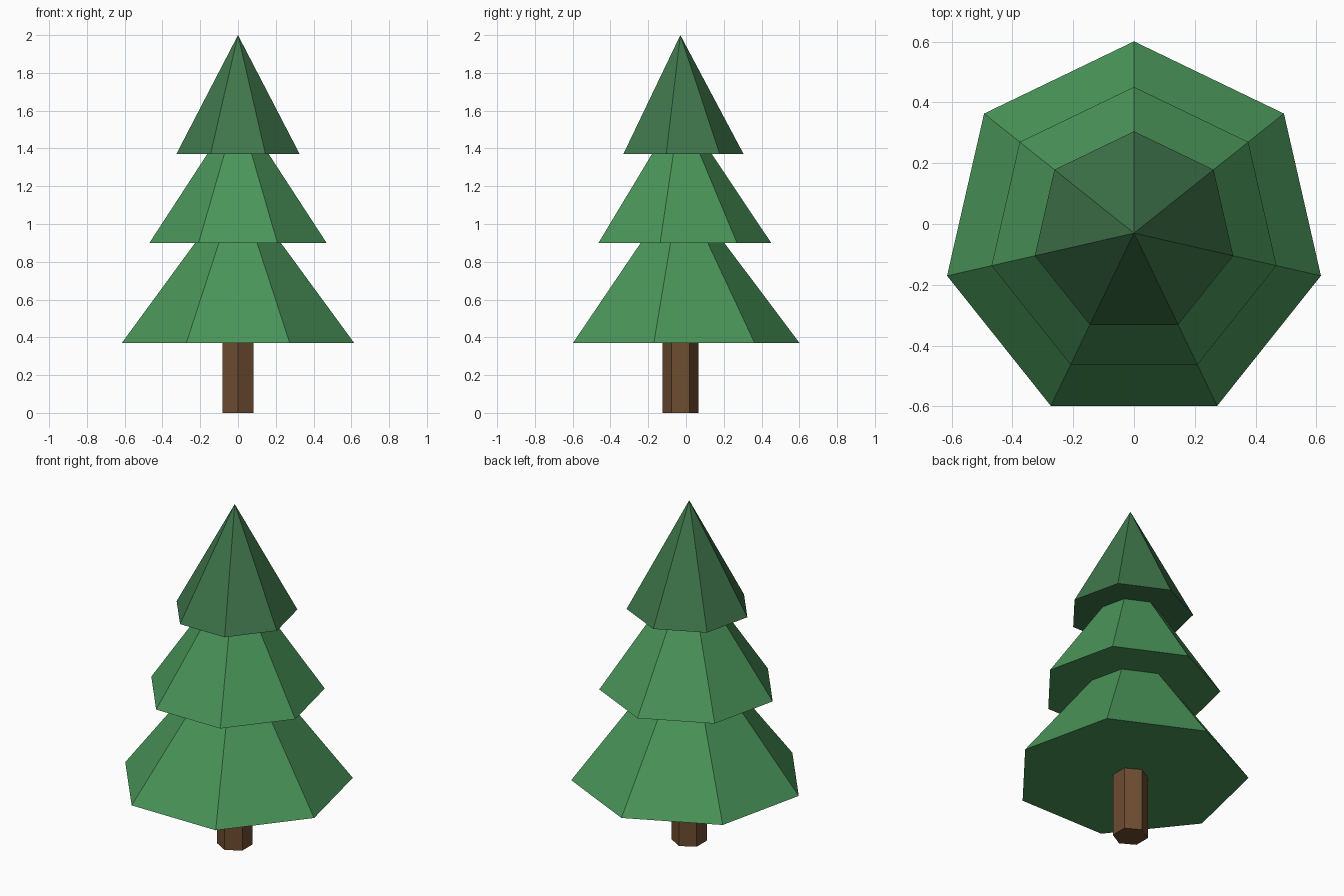
import bpy, bmesh, math

if "Cube" in bpy.data.objects:
    bpy.data.objects.remove(bpy.data.objects["Cube"])

CY = -0.03  # axis of the tree, so the odd-sided footprint is centred


def material(name, colour):
    m = bpy.data.materials.new(name)
    m.diffuse_color = (*colour, 1)
    m.use_nodes = True
    m.node_tree.nodes["Principled BSDF"].inputs["Base Color"].default_value = m.diffuse_color
    return m


def prism(name, sides, start, radius, z0, z1, mat, pointed=False):
    """Closed upright cone or column with its first corner at angle start."""
    bm = bmesh.new()

    def ring(z):
        return [bm.verts.new((radius * math.cos(start + math.tau * i / sides),
                              CY + radius * math.sin(start + math.tau * i / sides), z))
                for i in range(sides)]

    low = ring(z0)
    bm.faces.new(low[::-1])
    if pointed:
        tip = bm.verts.new((0, CY, z1))
        for i in range(sides):
            bm.faces.new((low[i], low[(i + 1) % sides], tip))
    else:
        high = ring(z1)
        bm.faces.new(high)
        for i in range(sides):
            j = (i + 1) % sides
            bm.faces.new((low[i], low[j], high[j], high[i]))
    mesh = bpy.data.meshes.new(name)
    bm.to_mesh(mesh)
    bm.free()
    mesh.materials.append(mat)
    bpy.context.collection.objects.link(bpy.data.objects.new(name, mesh))


bark = material("brown bark", (0.155, 0.074, 0.031))
green = material("leaf green", (0.068, 0.30, 0.10))
dark_green = material("dark leaf green", (0.05, 0.18, 0.07))

# Six-sided trunk
prism("trunk", 6, math.pi / 2, 0.095, 0, 0.40, bark)

# Three seven-sided foliage tiers, a corner pointing to the back
for name, radius, z0, z1, mat in (
        ("lower_foliage", 0.631, 0.37, 1.21, green),
        ("middle_foliage", 0.481, 0.90, 1.62, green),
        ("top_foliage", 0.335, 1.37, 2.00, dark_green)):
    prism(name, 7, math.pi / 2, radius, z0, z1, mat, pointed=True)
